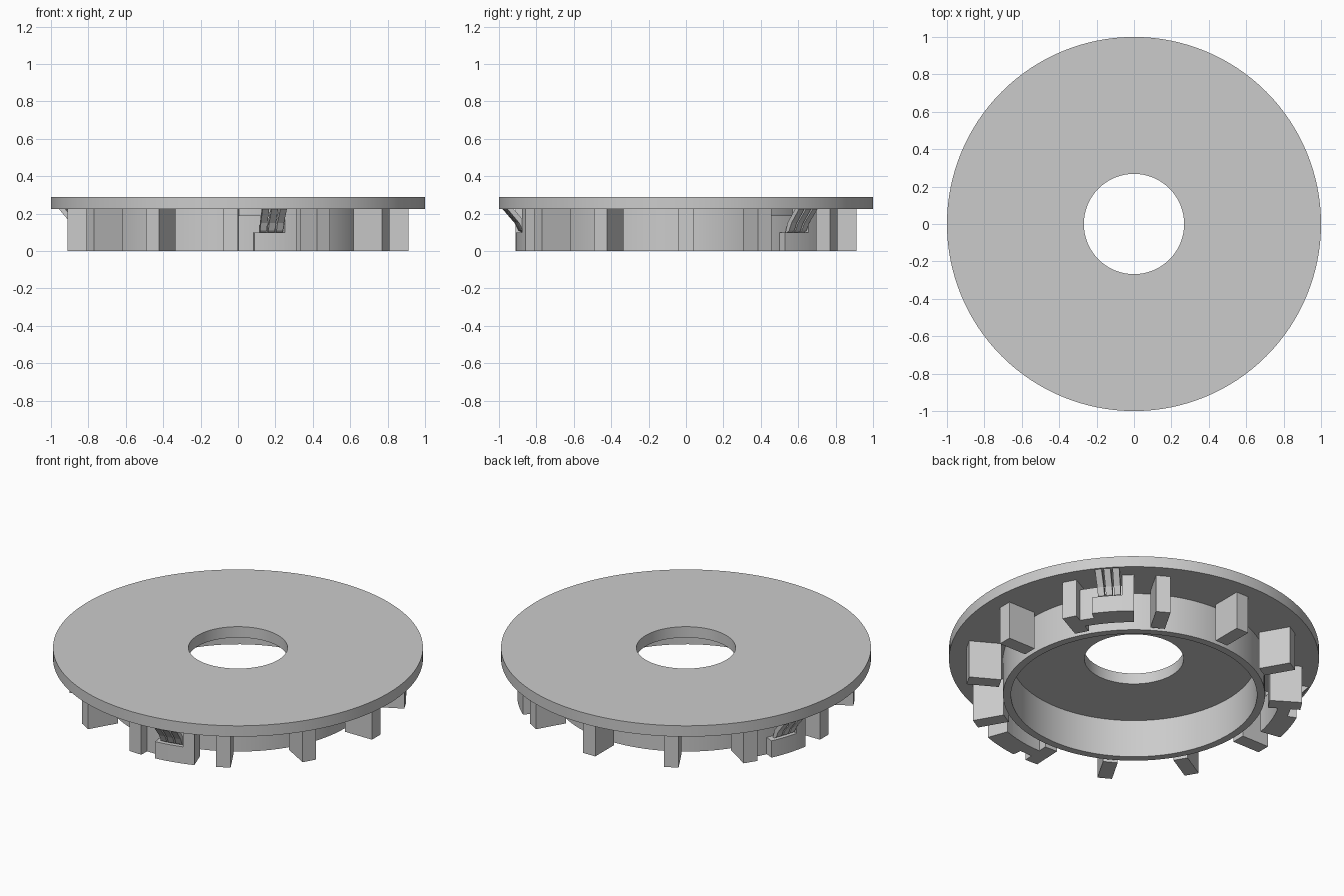
import bpy
import bmesh
from math import radians, cos, sin, tau

if "Cube" in bpy.data.objects:
    bpy.data.objects.remove(bpy.data.objects["Cube"])

grey = bpy.data.materials.new("plain_grey")
grey.use_nodes = True
colour = (0.6, 0.6, 0.6, 1)
grey.diffuse_color = colour
grey.node_tree.nodes["Principled BSDF"].inputs["Base Color"].default_value = colour

PLATE_BOTTOM = 0.225
TOOTH_INNER, TOOTH_OUTER = 0.735, 0.912


def finish(name, bm, smooth=False):
    bmesh.ops.recalc_face_normals(bm, faces=bm.faces)
    mesh = bpy.data.meshes.new(name)
    bm.to_mesh(mesh)
    bm.free()
    mesh.materials.append(grey)
    obj = bpy.data.objects.new(name, mesh)
    bpy.context.collection.objects.link(obj)
    if smooth:
        bpy.ops.object.select_all(action="DESELECT")
        obj.select_set(True)
        bpy.context.view_layer.objects.active = obj
        bpy.ops.object.shade_smooth_by_angle(angle=radians(30))
    return obj


def lathe(name, inner, outer, low, high, start=0, end=360, steps=128):
    """Sweep a rectangular section around z, closed or as an arc."""
    bm = bmesh.new()
    full = end - start == 360
    section = [(inner, low), (outer, low), (outer, high), (inner, high)]
    rings = []
    for i in range(steps if full else steps + 1):
        a = radians(start + (end - start) * i / steps)
        rings.append([bm.verts.new((r * cos(a), r * sin(a), z)) for r, z in section])
    pairs = list(zip(rings, rings[1:]))
    if full:
        pairs.append((rings[-1], rings[0]))
    else:
        bm.faces.new(rings[0])
        bm.faces.new(rings[-1])
    for a, b in pairs:
        for k in range(4):
            n = (k + 1) % 4
            bm.faces.new((a[k], a[n], b[n], b[k]))
    return finish(name, bm, True)


def radial_slab(name, profile, width, angle):
    """Extrude a radius/height profile sideways and turn it to an angle."""
    bm = bmesh.new()
    sides = [[bm.verts.new((r, s * width / 2, z)) for r, z in profile] for s in (-1, 1)]
    for side in sides:
        bm.faces.new(side)
    for k in range(len(profile)):
        n = (k + 1) % len(profile)
        bm.faces.new((sides[0][k], sides[0][n], sides[1][n], sides[1][k]))
    obj = finish(name, bm)
    obj.rotation_euler.z = radians(angle)
    return obj


# Top plate with its centre hole, and the skirt below it
lathe("top_plate", 0.268, 1.0, PLATE_BOTTOM, 0.29)
lathe("skirt_ring", 0.665, 0.708, 0, PLATE_BOTTOM)

tooth = [(TOOTH_INNER, 0), (TOOTH_OUTER, 0),
         (TOOTH_OUTER, PLATE_BOTTOM), (TOOTH_INNER, PLATE_BOTTOM)]
hook = [(0.87, 0.09), (0.905, 0.11), (0.925, 0.15), (0.99, PLATE_BOTTOM),
        (0.955, PLATE_BOTTOM), (0.89, 0.15)]

# Three identical sectors of teeth and clips
for sector in (0, 120, 240):
    for offset in (0, 27.5, 60, 90):
        radial_slab("tooth", tooth, 0.08, sector + offset)
    lathe("clip_back_wall", 0.79, 0.86, 0, 0.19, sector + 29, sector + 46, 8)
    lathe("clip_ledge", 0.79, TOOTH_OUTER, 0, 0.10, sector + 35.5, sector + 46, 6)
    lathe("clip_block", 0.79, TOOTH_OUTER, 0, PLATE_BOTTOM, sector + 46, sector + 50, 3)
    for i in range(3):
        radial_slab("clip_hook", hook, 0.036, sector + 38.7 + 2.8 * i)
